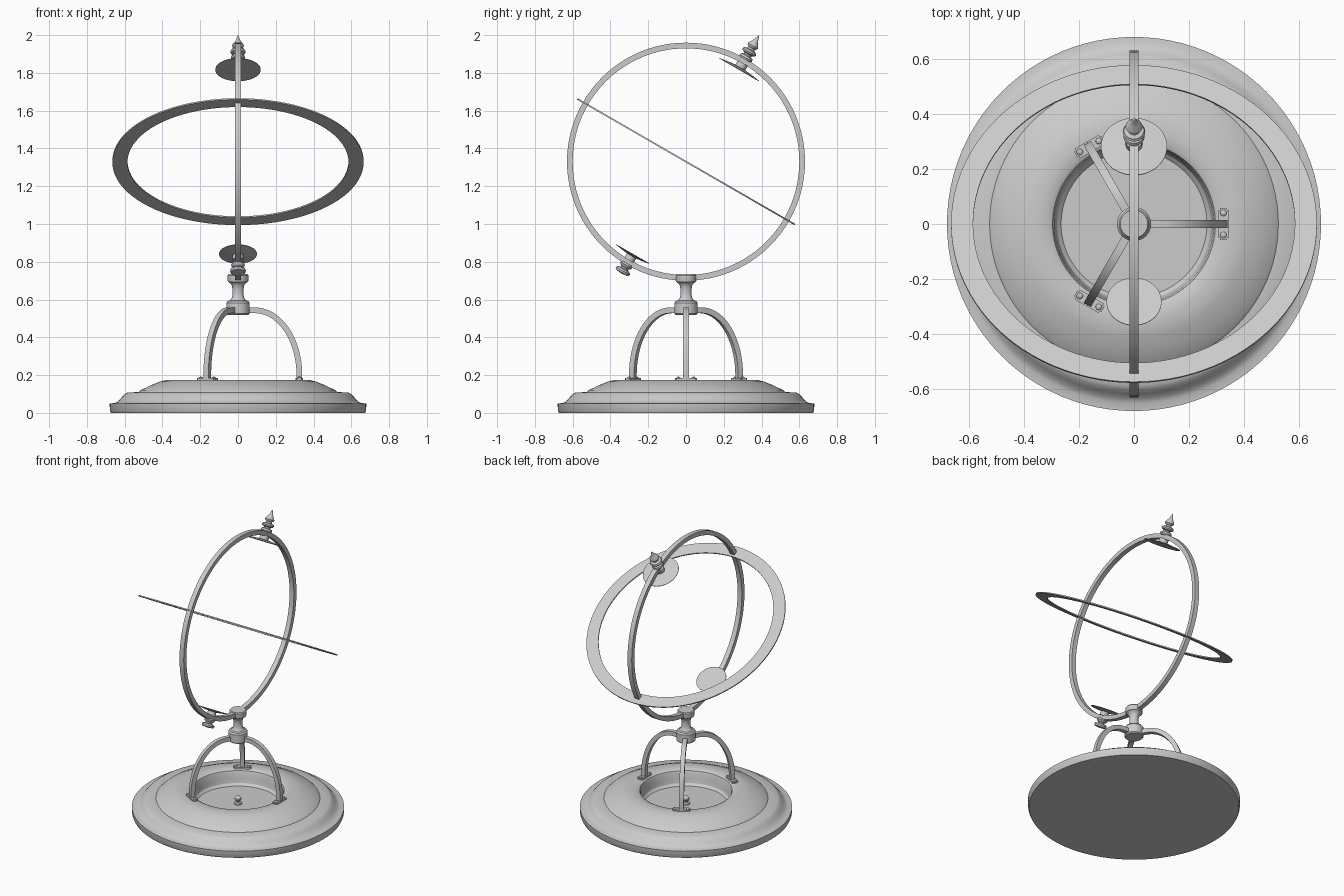
import bpy, bmesh
from math import sin, cos, pi, radians
from mathutils import Matrix, Vector

if "Cube" in bpy.data.objects:
    bpy.data.objects.remove(bpy.data.objects["Cube"])

CENTRE = Matrix.Translation((0, 0, 1.33))
AXIS = CENTRE @ Matrix.Rotation(radians(-30), 4, 'X')   # tilted polar axis


def finish(bm, name, matrix=Matrix(), smooth=True):
    bmesh.ops.remove_doubles(bm, verts=bm.verts, dist=1e-5)
    bmesh.ops.recalc_face_normals(bm, faces=bm.faces)
    bm.transform(matrix)
    me = bpy.data.meshes.new(name)
    bm.to_mesh(me)
    bm.free()
    ob = bpy.data.objects.new(name, me)
    bpy.context.collection.objects.link(ob)
    if smooth:
        bpy.ops.object.select_all(action='DESELECT')
        ob.select_set(True)
        bpy.context.view_layer.objects.active = ob
        bpy.ops.object.shade_smooth_by_angle(angle=radians(30))
    return ob


def lathe(name, profile, matrix=Matrix(), steps=64, closed=False):
    """Spin an (r, z) profile about z."""
    bm = bmesh.new()
    pts = [bm.verts.new((r, 0, z)) for r, z in profile]
    edges = [bm.edges.new(p) for p in zip(pts, pts[1:])]
    if closed:
        edges.append(bm.edges.new((pts[-1], pts[0])))
    bmesh.ops.spin(bm, geom=pts + edges, cent=(0, 0, 0), axis=(0, 0, 1),
                   angle=2 * pi, steps=steps, use_merge=True)
    return finish(bm, name, matrix)


def band(name, r_in, r_out, width, matrix):
    h = width / 2
    return lathe(name, [(r_in, -h), (r_out, -h), (r_out, h), (r_in, h)], matrix, 96, True)


def strip(name, path, width, thick, matrix):
    """Sweep a rectangular bar along a path in the xz plane."""
    bm = bmesh.new()
    rings = []
    for i, p in enumerate(path):
        t = (path[min(i + 1, len(path) - 1)] - path[max(i - 1, 0)]).normalized()
        n = Vector((-t.z, 0, t.x)) * thick / 2
        s = Vector((0, width / 2, 0))
        rings.append([bm.verts.new(q) for q in (p + n + s, p + n - s, p - n - s, p - n + s)])
    for a, b in zip(rings, rings[1:]):
        for k in range(4):
            bm.faces.new((a[k], a[(k + 1) % 4], b[(k + 1) % 4], b[k]))
    bm.faces.new(rings[0])
    bm.faces.new(rings[-1])
    return finish(bm, name, matrix)


# Stepped round base with recessed dish, and the little knob in it
lathe("base", [(0, 0), (.672, 0), (.678, .012), (.68, .05), (.652, .052), (.635, .06), (.618, .08),
               (.602, .098), (.586, .107), (.525, .111), (.515, .12), (.46, .147), (.415, .165),
               (.38, .174), (.345, .175), (.31, .173), (.296, .165), (.29, .15), (.286, .11),
               (.28, .085), (.265, .07), (0, .07)], steps=96)
lathe("dish_knob", [(0, .068), (.026, .068), (.026, .08), (.014, .084), (.013, .09), (.021, .1),
                    (.021, .112), (.012, .122), (0, .126)], steps=32)

# Three arched legs with screwed foot plates
path = [Vector((.03, 0, .543)), Vector((.06, 0, .543))]
path += [Vector((.09 + .235 * sin(a), 0, .2 + .343 * cos(a)))
         for a in (i * pi / 40 for i in range(21))]
path.append(Vector((.325, 0, .174)))
for i in range(3):
    turn = Matrix.Rotation(i * 2 * pi / 3, 4, 'Z')
    strip(f"leg_{i}", path, .03, .03, turn)
    bm = bmesh.new()
    bmesh.ops.create_cube(bm, size=1)
    bm.transform(Matrix.Translation((.325, 0, .178)) @ Matrix.Diagonal((.04, .115, .012, 1)))
    bmesh.ops.bevel(bm, geom=[e for e in bm.edges
                              if abs(e.verts[0].co.z - e.verts[1].co.z) > .005],
                    offset=.008, segments=3, affect='EDGES')
    finish(bm, f"foot_plate_{i}", turn)
    for s in (-1, 1):
        lathe(f"foot_screw_{i}_{s}", [(0, .182), (.012, .182), (.011, .187), (.006, .191), (0, .192)],
              turn @ Matrix.Translation((.325, s * .04, 0)), 20)

# Turned column holding the globe ring
lathe("column", [(0, .518), (.055, .518), (.062, .525), (.062, .582), (.055, .592), (.042, .596),
                 (.033, .608), (.029, .63), (.029, .655), (.033, .675), (.042, .688),
                 (.053, .694), (.055, .7), (.055, .728), (.05, .735), (0, .735)])

# Meridian ring (yz plane) and flat tilted horizon ring
band("meridian_ring", .6, .63, .033, CENTRE @ Matrix.Rotation(pi / 2, 4, 'Y'))
band("horizon_ring", .585, .665, .008, AXIS)

# Polar discs on the inside of the meridian
lathe("north_disc", [(0, .561), (.12, .561), (.12, .564), (.06, .573), (.03, .575),
                     (.03, .603), (0, .603)], AXIS)
lathe("south_disc", [(0, -.563), (.1, -.563), (.1, -.566), (.05, -.574), (.028, -.576),
                     (.028, -.603), (0, -.603)], AXIS)

# Pointed finial at the north pole, spool knob at the south
lathe("finial", [(0, .625), (.034, .625), (.038, .634), (.034, .645), (.022, .65), (.022, .657),
                 (.036, .662), (.041, .671), (.036, .68), (.022, .685), (.018, .694),
                 (.027, .7), (.031, .708), (.027, .718), (.018, .73), (.011, .745),
                 (.006, .76), (0, .774)], AXIS, 48)
lathe("south_knob", [(0, -.622), (.032, -.622), (.036, -.632), (.03, -.642), (.022, -.647),
                     (.022, -.654), (.038, -.659), (.042, -.668), (.038, -.679), (0, -.684)],
      AXIS, 48)
